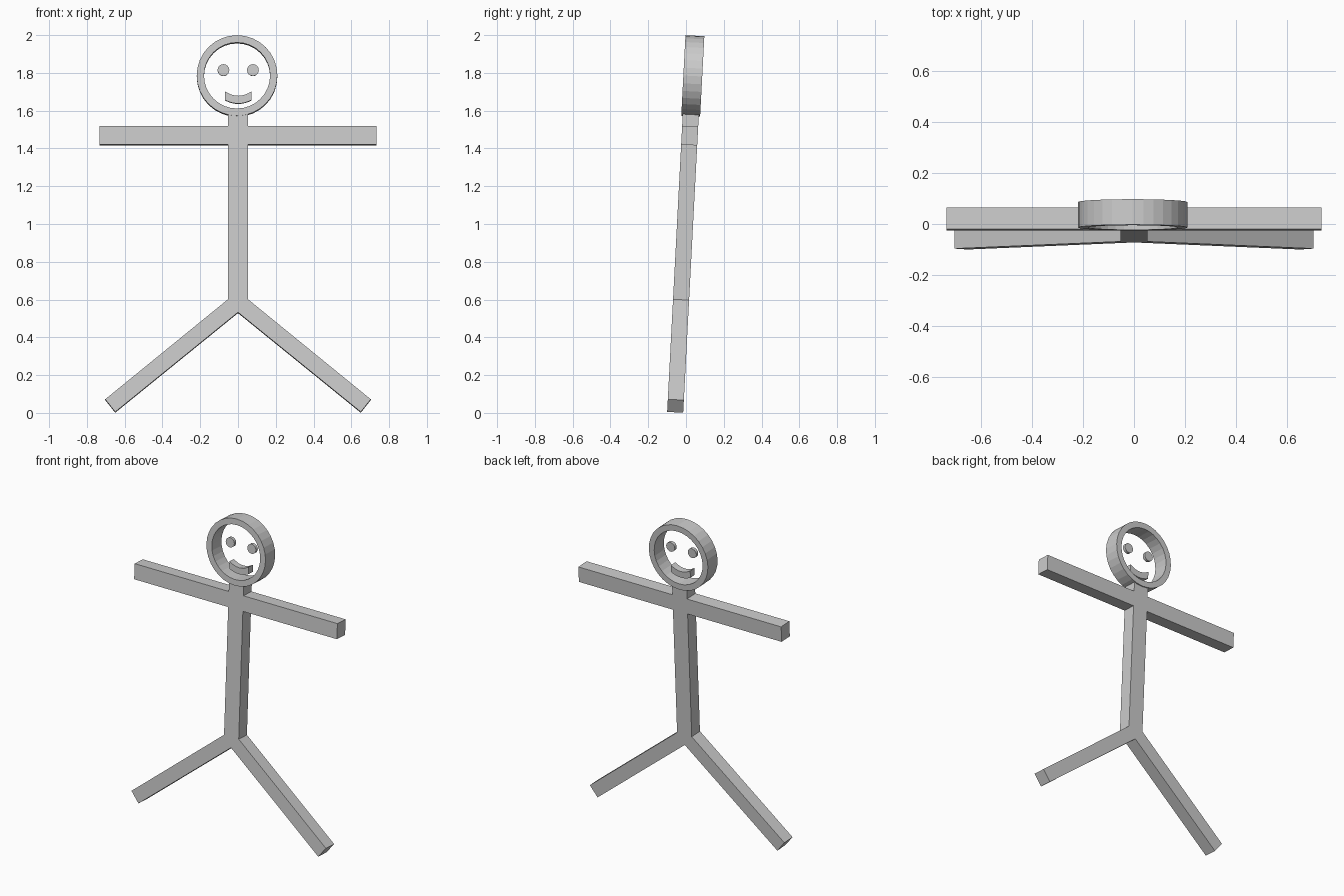
import bpy, bmesh, math
from mathutils import Matrix

if "Cube" in bpy.data.objects:
    bpy.data.objects.remove(bpy.data.objects["Cube"])

# Single grey material
grey = bpy.data.materials.new("plain_grey")
grey.diffuse_color = (0.6, 0.6, 0.6, 1)
grey.use_nodes = True
grey.node_tree.nodes["Principled BSDF"].inputs["Base Color"].default_value = grey.diffuse_color

# The whole figure leans back three degrees
LEAN = Matrix.Translation((0, -0.0575, 0)) @ Matrix.Rotation(math.radians(-3), 4, 'X')


def finish(name, bm):
    bmesh.ops.recalc_face_normals(bm, faces=bm.faces)
    bm.transform(LEAN)
    mesh = bpy.data.meshes.new(name)
    bm.to_mesh(mesh)
    bm.free()
    mesh.materials.append(grey)
    obj = bpy.data.objects.new(name, mesh)
    bpy.context.collection.objects.link(obj)
    return obj


def loop(bm, pts, y):
    return [bm.verts.new((x, y, z)) for x, z in pts]


def bridge(bm, a, b):
    n = len(a)
    for i in range(n):
        j = (i + 1) % n
        bm.faces.new((a[i], a[j], b[j], b[i]))


def slab(name, pts, depth):
    """Flat x/z outline extruded evenly about y = 0."""
    bm = bmesh.new()
    front, back = loop(bm, pts, -depth / 2), loop(bm, pts, depth / 2)
    bridge(bm, front, back)
    bm.faces.new(front)
    bm.faces.new(back)
    return finish(name, bm)


def circle(cx, cz, r, n):
    return [(cx + r * math.cos(2 * math.pi * i / n),
             cz + r * math.sin(2 * math.pi * i / n)) for i in range(n)]


# Body: neck, arms, torso and legs as one mirrored outline
half = [(0.053, 1.59), (0.053, 1.52), (0.733, 1.52), (0.733, 1.42),
        (0.053, 1.42), (0.053, 0.6), (0.703, 0.07), (0.65, 0.003)]
outline = half + [(0, 0.531)] + [(-x, z) for x, z in reversed(half)]
slab("body", outline, 0.085)

# Head: open ring
HX, HZ, N = -0.005, 1.786, 32
bm = bmesh.new()
rings = [loop(bm, circle(HX, HZ, r, N), y)
         for r, y in ((0.2135, -0.05), (0.2135, 0.05), (0.175, 0.05), (0.175, -0.05))]
for k in range(4):
    bridge(bm, rings[k], rings[(k + 1) % 4])
finish("head_ring", bm)

# Eyes: small floating discs
for side, x in (("left", -0.077), ("right", 0.079)):
    slab("eye_" + side, circle(x, 1.817, 0.031, 24), 0.02)

# Mouth: curved bar
S = 8
xs = [-0.068 + 0.139 * i / S for i in range(S + 1)]
sag = [1 - (2 * i / S - 1) ** 2 for i in range(S + 1)]
top = [(x, 1.703 - 0.023 * s) for x, s in zip(xs, sag)]
low = [(x, 1.657 - 0.018 * s) for x, s in zip(xs, sag)]
slab("mouth", top + low[::-1], 0.045)
